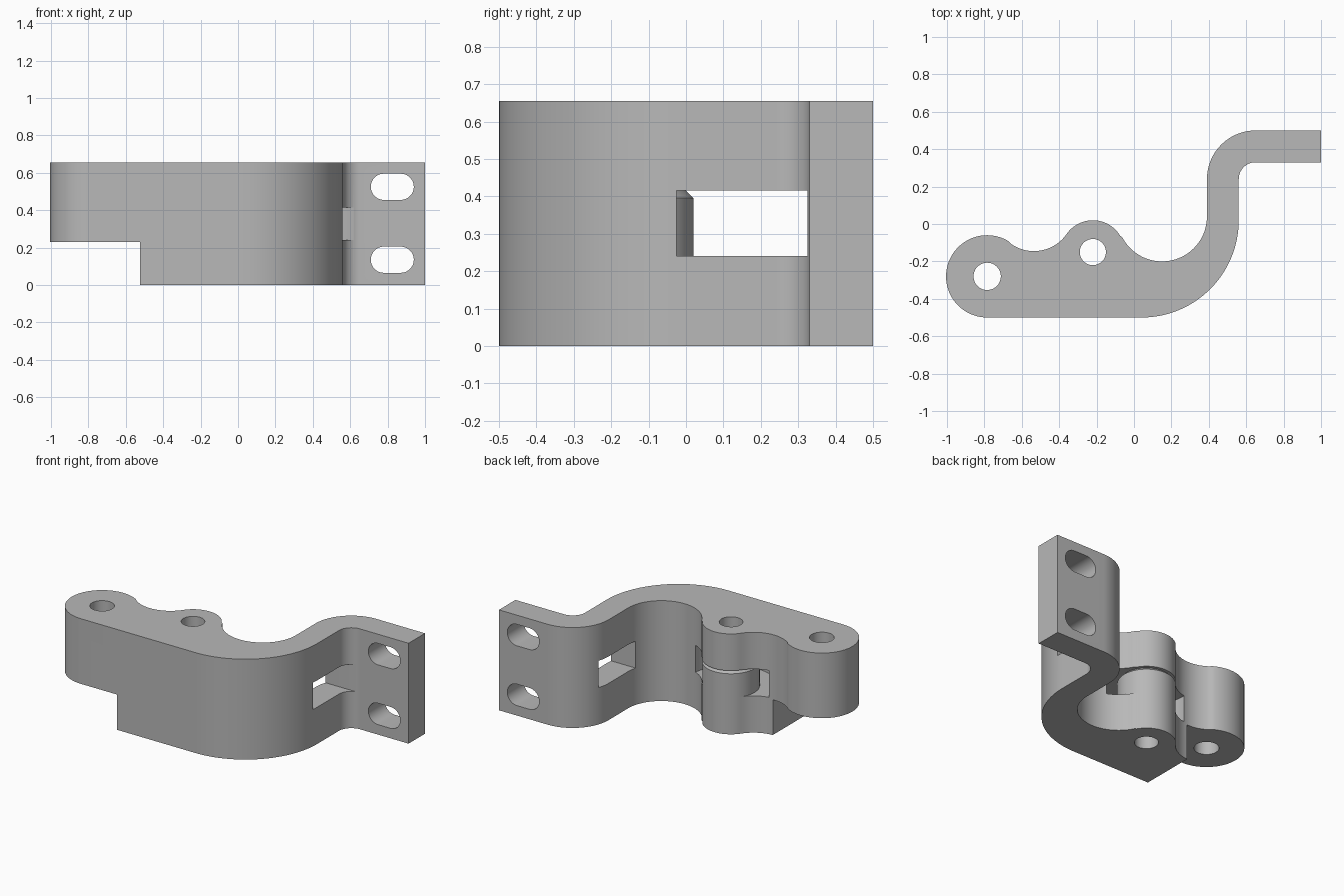
import bpy, bmesh
from math import cos, sin, radians, atan2, degrees, pi
from mathutils import Matrix, Vector

if "Cube" in bpy.data.objects:
    bpy.data.objects.remove(bpy.data.objects["Cube"], do_unlink=True)

HEIGHT = 0.655
SLOT_LOW, SLOT_HIGH = 0.24, 0.415
END, BOSS = (-0.785, -0.28), (-0.22, -0.15)
VALLEY, BEND = (-0.535, 0.068), (0.15, 0.04)

grey = bpy.data.materials.new("plain_grey")
grey.use_nodes = True
grey.diffuse_color = (0.48, 0.48, 0.48, 1)
grey.node_tree.nodes["Principled BSDF"].inputs["Base Color"].default_value = grey.diffuse_color


def make_object(name, bm):
    bmesh.ops.recalc_face_normals(bm, faces=bm.faces)
    mesh = bpy.data.meshes.new(name)
    bm.to_mesh(mesh)
    bm.free()
    obj = bpy.data.objects.new(name, mesh)
    bpy.context.collection.objects.link(obj)
    mesh.materials.append(grey)
    return obj


def prism(name, outline, low, high):
    bm = bmesh.new()
    face = bm.faces.new([bm.verts.new((x, y, low)) for x, y in outline])
    made = bmesh.ops.extrude_face_region(bm, geom=[face])["geom"]
    bmesh.ops.translate(bm, vec=(0, 0, high - low),
                        verts=[v for v in made if isinstance(v, bmesh.types.BMVert)])
    return make_object(name, bm)


def arc(centre, radius, start, end, steps=24):
    angles = [radians(start + (end - start) * i / steps) for i in range(steps + 1)]
    return [(centre[0] + radius * cos(a), centre[1] + radius * sin(a)) for a in angles]


def disc(centre, radius, steps=64):
    return arc(centre, radius, 0, 360, steps)[:-1]


def box(name, x0, x1, y0, y1, z0, z1):
    return prism(name, [(x0, y0), (x1, y0), (x1, y1), (x0, y1)], z0, z1)


def heading(a, b):
    return degrees(atan2(b[1] - a[1], b[0] - a[0]))


def cut(target, cutter):
    mod = target.modifiers.new("cut", 'BOOLEAN')
    mod.operation, mod.solver, mod.object = 'DIFFERENCE', 'EXACT', cutter
    bpy.context.view_layer.update()
    with bpy.context.temp_override(object=target, active_object=target):
        bpy.ops.object.modifier_apply(modifier=mod.name)
    bpy.data.objects.remove(cutter, do_unlink=True)


# Bracket body: outline of tangent arcs, counter-clockwise from the arm bend
to_bend, to_valley = heading(BOSS, BEND), heading(BOSS, VALLEY)
end_valley = heading(END, VALLEY)
outline = arc((0.04, 0.02), 0.52, -90, 0, 40)
outline += arc((0.65, 0.24), 0.09, 180, 90)
outline += [(1, 0.33), (1, 0.5)]
outline += arc((0.65, 0.24), 0.26, 90, 180)
outline += arc(BEND, 0.24, 0, to_bend - 180, 40)
outline += arc(BOSS, 0.17, to_bend, to_valley, 32)[1:]
outline += arc(VALLEY, 0.213, to_valley - 180, end_valley - 180)[1:]
outline += arc(END, 0.22, end_valley, 270, 48)[1:]
body = prism("bracket_body", outline, 0, HEIGHT)

# Step below the end lug, window in the arm, pocket around the boss
cut(body, box("step_cutter", -1.2, -0.525, -0.7, 0.3, -0.1, 0.23))
cut(body, box("window_cutter", 0.3, 0.75, -0.025, 0.325, SLOT_LOW, SLOT_HIGH))
cut(body, prism("pocket_cutter", disc(BOSS, 0.28), SLOT_LOW, SLOT_HIGH))

# Roller filling the pocket, with a chamfered upper rim
roller = prism("boss_roller", disc(BOSS, 0.17), SLOT_LOW, SLOT_HIGH)
bm = bmesh.new()
bm.from_mesh(roller.data)
rim = [e for e in bm.edges if all(v.co.z > SLOT_HIGH - 0.01 for v in e.verts)]
bmesh.ops.bevel(bm, geom=rim, offset=0.02, segments=1, affect='EDGES')
bm.to_mesh(roller.data)
bm.free()

# Pin holes
cut(body, prism("end_hole_cutter", disc(END, 0.073, 48), -0.1, 0.8))
for part in (body, roller):
    cut(part, prism("boss_hole_cutter", disc(BOSS, 0.07, 48), -0.1, 0.8))

# Rounded mounting slots through the end plate
for z in (0.135, 0.525):
    shape = arc((0.87, z), 0.07, -90, 90) + arc((0.78, z), 0.07, 90, 270)
    cutter = prism("mount_slot_cutter", shape, -0.7, -0.2)
    cutter.data.transform(Matrix.Rotation(pi / 2, 4, 'X'))
    cut(body, cutter)

# Smooth curved walls, sharp rims
for part in (body, roller):
    bpy.ops.object.select_all(action='DESELECT')
    part.select_set(True)
    bpy.context.view_layer.objects.active = part
    bpy.ops.object.shade_smooth_by_angle(angle=radians(30))
